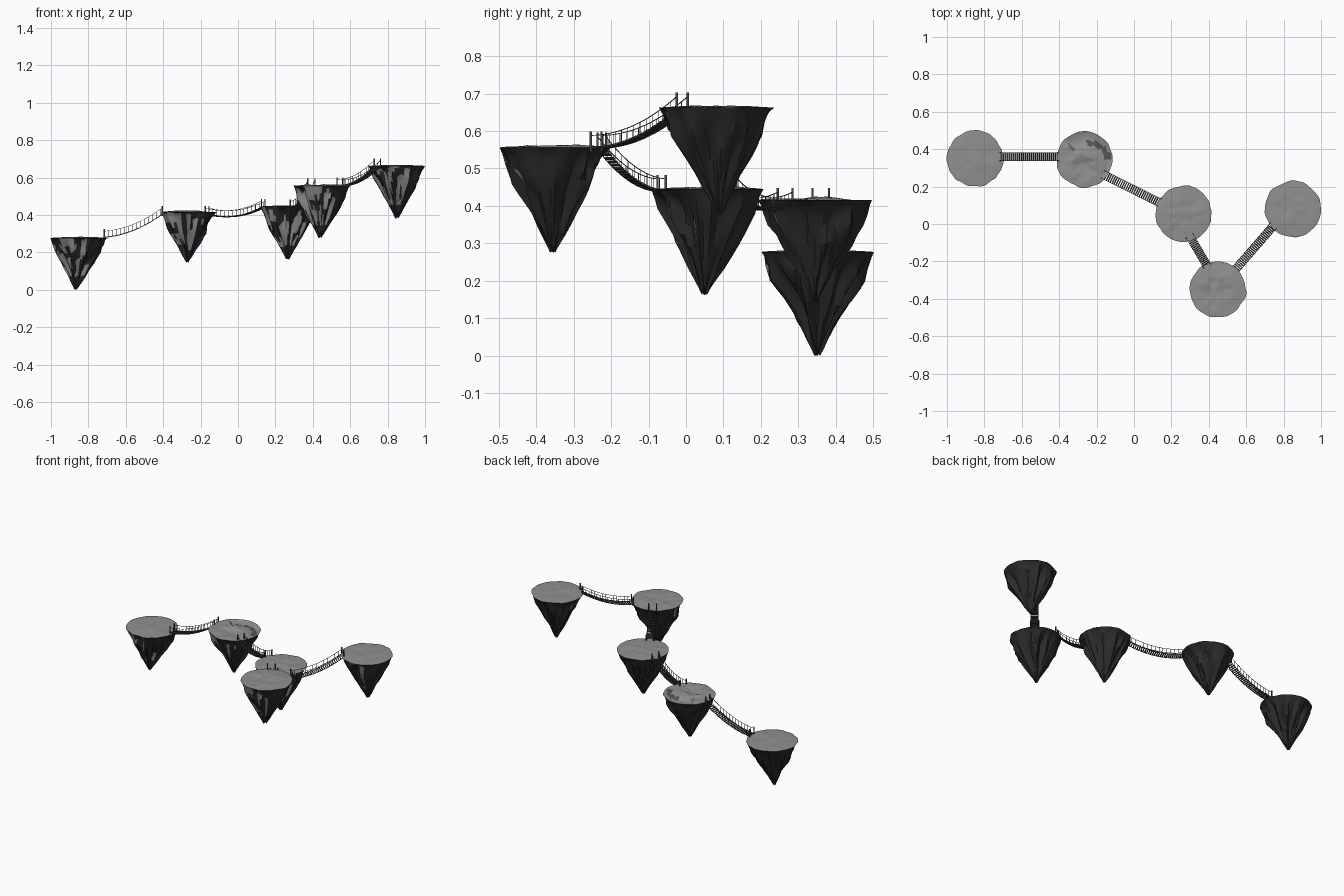
import bpy, bmesh, math
from mathutils import Vector, Matrix, noise

cube = bpy.data.objects.get("Cube")
if cube:
    bpy.data.objects.remove(cube, do_unlink=True)


def material(name, value):
    m = bpy.data.materials.new(name)
    m.use_nodes = True
    colour = (value, value, value, 1)
    m.diffuse_color = colour
    m.node_tree.nodes["Principled BSDF"].inputs["Base Color"].default_value = colour
    return m


PALE = material("pale_rock", 0.28)
DARK = material("dark_rock", 0.025)
MID = material("mid_rock", 0.09)
WOOD = material("dark_wood", 0.06)
UP = Vector((0, 0, 1))
BARE_SIDE = Vector((-0.5, -0.85, 0.25)).normalized()
SEGMENTS = 64

# Radius fraction at each depth fraction, from the rim to the tip
PROFILE = [(0, 1), (0.04, 0.94), (0.12, 0.84), (0.22, 0.75), (0.32, 0.66), (0.43, 0.57),
           (0.54, 0.47), (0.65, 0.36), (0.75, 0.27), (0.85, 0.18), (0.93, 0.11), (1, 0.05)]
TOP_RINGS = [0.1, 0.2, 0.3, 0.4, 0.5, 0.6, 0.7, 0.8, 0.88, 0.95]


def finish(bm, name, mats):
    mesh = bpy.data.meshes.new(name)
    bm.to_mesh(mesh)
    bm.free()
    for m in mats:
        mesh.materials.append(m)
    obj = bpy.data.objects.new(name, mesh)
    bpy.context.collection.objects.link(obj)
    return obj


def rim(angle, offset):
    # Scalloped outline of the island top
    p = Vector((math.cos(angle), math.sin(angle), 0)) * 3.5
    return 0.15 * (1 + 0.05 * noise.noise(p + offset))


def island(name, centre, top, bottom, tip, bumps, seed, ledge=None):
    bm = bmesh.new()
    offset = Vector((seed * 7.3, seed * 3.1, seed * 5.7))
    depth = top - bottom
    angles = [2 * math.pi * i / SEGMENTS for i in range(SEGMENTS)]
    rings = []

    def ledge_distance(x, y):
        return math.hypot(centre[0] + x - ledge[0], centre[1] + y - ledge[1])

    # Gently bumpy top, from the middle outwards, with a step on one island
    def top_z(x, y, k):
        h = noise.noise(Vector((x, y, 0)) * 14 + offset) + 0.5 * noise.noise(Vector((x, y, 1)) * 32 + offset)
        z = top - 0.004 + (bumps * h + 0.004) * (1 - k ** 3)
        if ledge and x + y > 0:
            z -= 0.012 * min(1, max(0, (ledge_distance(x, y) - 0.08) / 0.03)) * (1 - k ** 6)
        return z

    middle = bm.verts.new((centre[0], centre[1], top_z(0, 0, 0)))
    for k in TOP_RINGS:
        ring = []
        for a in angles:
            r = rim(a, offset) * k
            x, y = r * math.cos(a), r * math.sin(a)
            ring.append(bm.verts.new((centre[0] + x, centre[1] + y, top_z(x, y, k))))
        rings.append(ring)

    # Fluted cliff tapering to hanging points
    for t, k in PROFILE:
        ring = []
        for a in angles:
            around = Vector((math.cos(a), math.sin(a), 0))
            n = noise.noise(around * 2.1 + UP * t * 1.3 + offset)
            flute = math.sqrt(n * n + 0.006)
            fine = noise.noise(around * 4.5 + UP * t * 2.5 + offset)
            grow = min(1, t * 5)
            r = rim(a, offset) * k * (1 + grow * (0.2 - 0.75 * flute + 0.13 * fine))
            drop = 0.05 * grow * (1 - t) * noise.noise(around * 3 + offset * 2)
            drop += 0.04 * t ** 6 * abs(noise.noise(around * 2 + offset))
            x = centre[0] + around.x * r + tip[0] * t * t
            y = centre[1] + around.y * r + tip[1] * t * t
            ring.append(bm.verts.new((x, y, top - 0.004 - (depth - 0.004) * t + drop)))
        rings.append(ring)

    top_faces, cliff_faces = [], []
    for i in range(SEGMENTS):
        j = (i + 1) % SEGMENTS
        top_faces.append(bm.faces.new((middle, rings[0][i], rings[0][j])))
        for n, (a, b) in enumerate(zip(rings, rings[1:])):
            group = top_faces if n < len(TOP_RINGS) else cliff_faces
            group.append(bm.faces.new((a[i], b[i], b[j], a[j])))
    cliff_faces.append(bm.faces.new(rings[-1]))
    bmesh.ops.recalc_face_normals(bm, faces=bm.faces)

    # Dark cliffs with bare pale patches on one side
    for f in cliff_faces:
        c = f.calc_center_median()
        patch = 0.45 * noise.noise(c * 13 + offset)
        high = c.z > bottom + 0.25 * depth
        f.material_index = 0 if high and f.normal.dot(BARE_SIDE) + patch > 0.63 else 1

    # Darker band of rock along the step
    if ledge:
        for f in top_faces:
            c = f.calc_center_median() - Vector((centre[0], centre[1], 0))
            turn = math.atan2(centre[1] + c.y - ledge[1], centre[0] + c.x - ledge[0])
            if 0.082 < ledge_distance(c.x, c.y) < 0.112 and 0.1 < turn < 1.75:
                f.material_index = 2

    obj = finish(bm, name, [PALE, DARK, MID])
    bpy.ops.object.select_all(action='DESELECT')
    obj.select_set(True)
    bpy.context.view_layer.objects.active = obj
    bpy.ops.object.shade_smooth_by_angle(angle=math.radians(35))


def box(bm, centre, x_axis, y_axis, z_axis, size):
    m = Matrix((x_axis, y_axis, z_axis)).transposed().to_4x4()
    m = Matrix.Translation(centre) @ m @ Matrix.Diagonal((*size, 1))
    bmesh.ops.create_cube(bm, size=1, matrix=m)


def beam(bm, a, b, width):
    along = (b - a).normalized()
    side = along.cross(UP) if abs(along.z) < 0.95 else Vector((1, 0, 0))
    side = side.normalized()
    box(bm, (a + b) / 2, side, along, side.cross(along), (width, (b - a).length, width))


def bridge(name, start, end, sag):
    start, end = Vector(start), Vector(end)
    flat = Vector((end.x - start.x, end.y - start.y, 0))
    side = flat.normalized().cross(UP)
    count = round((end - start).length / 0.0115)
    path = []
    for i in range(count + 1):
        t = i / count
        path.append(start.lerp(end, t) - UP * sag * 4 * t * (1 - t))

    # Walking planks
    planks = bmesh.new()
    for a, b in zip(path, path[1:]):
        along = (b - a).normalized()
        box(planks, (a + b) / 2, side, along, side.cross(along), (0.046, 0.0065, 0.004))
    finish(planks, name + "_planks", [WOOD])

    # Ropes, hangers and end posts on both sides
    ropes, posts = bmesh.new(), bmesh.new()
    for s in (-0.022, 0.022):
        edge = [p + side * s for p in path]
        for a, b in zip(edge, edge[1:]):
            beam(ropes, a - UP * 0.002, b - UP * 0.002, 0.0025)
            beam(ropes, a + UP * 0.032, b + UP * 0.032, 0.002)
        for p in edge[2:-1:2]:
            beam(ropes, p, p + UP * 0.033, 0.0018)
        for p in (edge[0], edge[-1]):
            beam(posts, p - UP * 0.012, p + UP * 0.043, 0.006)
    finish(ropes, name + "_ropes", [WOOD])
    finish(posts, name + "_posts", [WOOD])


# Floating islands, lowest to highest
island("lowest_island", (-0.85, 0.35), 0.281, 0.0, (-0.02, 0.0), 0.004, 1)
island("low_island", (-0.265, 0.345), 0.42, 0.145, (-0.005, 0.0), 0.012, 2, (-0.235, 0.335))
island("middle_island", (0.265, 0.055), 0.449, 0.162, (0.0, -0.005), 0.007, 3)
island("high_island", (0.448, -0.35), 0.56, 0.275, (-0.01, -0.005), 0.009, 4)
island("highest_island", (0.85, 0.08), 0.666, 0.38, (0.0, 0.01), 0.004, 5)

# Hanging bridges between neighbours
bridge("lowest_bridge", (-0.715, 0.36, 0.281), (-0.405, 0.36, 0.405), 0.025)
bridge("low_bridge", (-0.165, 0.265, 0.405), (0.135, 0.115, 0.442), 0.03)
bridge("middle_bridge", (0.298, -0.065, 0.44), (0.392, -0.225, 0.553), 0.025)
bridge("high_bridge", (0.545, -0.24, 0.556), (0.745, -0.01, 0.66), 0.025)
